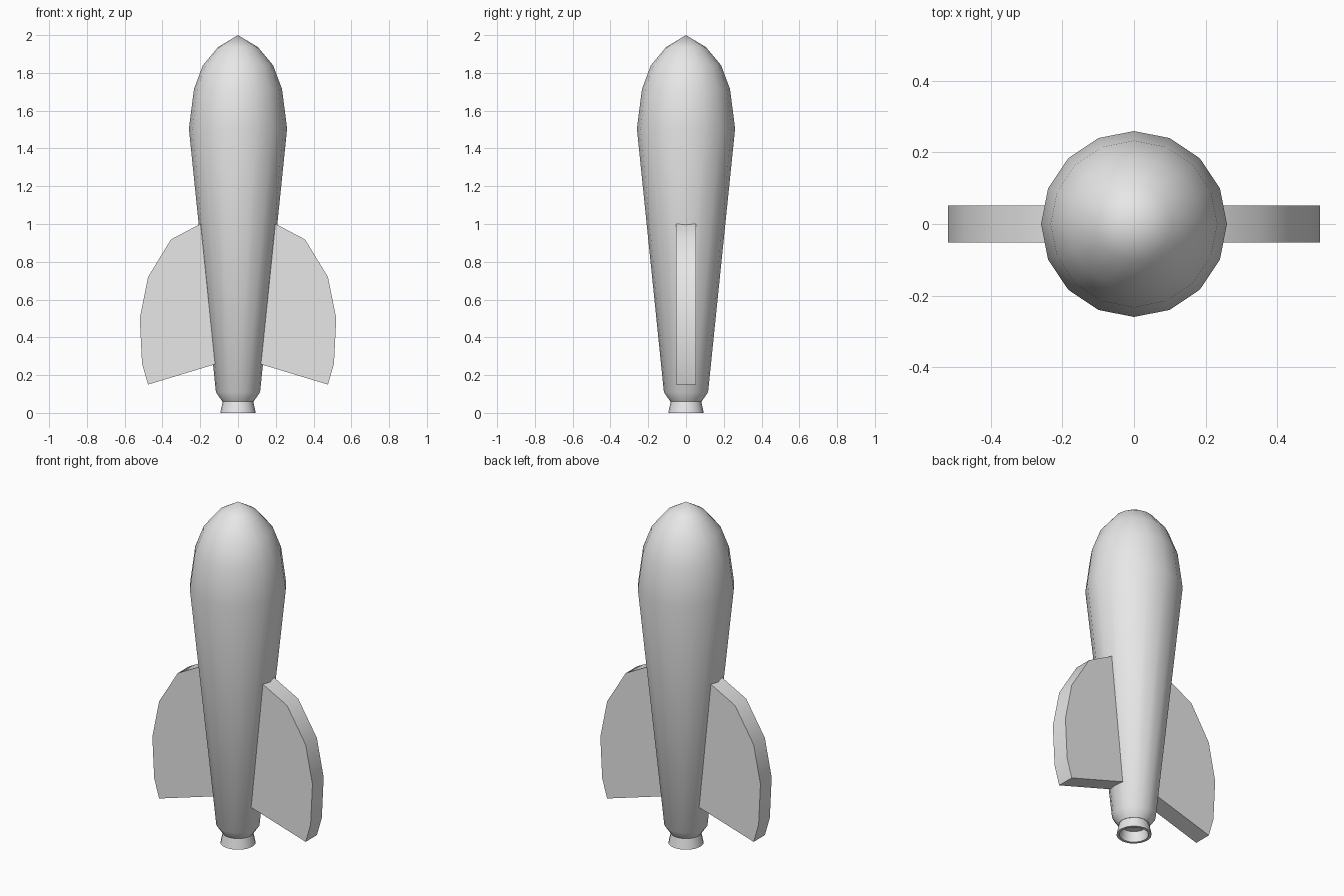
import bpy, bmesh, math

if "Cube" in bpy.data.objects:
    bpy.data.objects.remove(bpy.data.objects["Cube"], do_unlink=True)

grey = bpy.data.materials.new("plain_grey")
grey.use_nodes = True
grey.diffuse_color = (0.8, 0.8, 0.8, 1)
grey.node_tree.nodes["Principled BSDF"].inputs["Base Color"].default_value = (0.8, 0.8, 0.8, 1)

SIDES = 16


def finish(name, bm, angle):
    """Turn a bmesh into a smooth-shaded, coloured object."""
    bmesh.ops.recalc_face_normals(bm, faces=bm.faces)
    mesh = bpy.data.meshes.new(name)
    bm.to_mesh(mesh)
    bm.free()
    mesh.materials.append(grey)
    obj = bpy.data.objects.new(name, mesh)
    bpy.context.collection.objects.link(obj)
    bpy.ops.object.select_all(action="DESELECT")
    obj.select_set(True)
    bpy.context.view_layer.objects.active = obj
    bpy.ops.object.shade_smooth_by_angle(angle=math.radians(angle))
    return obj


def lathe(name, profile):
    """Revolve (radius, height) points around the z axis."""
    bm = bmesh.new()
    verts = [bm.verts.new((r, 0, z)) for r, z in profile]
    edges = [bm.edges.new(pair) for pair in zip(verts, verts[1:])]
    bmesh.ops.spin(bm, geom=verts + edges, cent=(0, 0, 0), axis=(0, 0, 1),
                   angle=math.tau, steps=SIDES)
    bmesh.ops.remove_doubles(bm, verts=bm.verts, dist=0.0005)
    return finish(name, bm, 40)


def fin(name, side):
    """Thick plate with a curved outer edge, rooted inside the body."""
    outline = [(0.08, 0.27), (0.476, 0.15), (0.508, 0.26), (0.52, 0.5),
               (0.476, 0.72), (0.355, 0.918), (0.2, 1.0), (0.12, 1.04)]
    half = 0.052
    bm = bmesh.new()
    face = bm.faces.new([bm.verts.new((side * x, -half, z)) for x, z in outline])
    extruded = bmesh.ops.extrude_face_region(bm, geom=[face], use_keep_orig=True)
    moved = [g for g in extruded["geom"] if isinstance(g, bmesh.types.BMVert)]
    bmesh.ops.translate(bm, verts=moved, vec=(0, 2 * half, 0))
    return finish(name, bm, 35)


# Tapered body with rounded nose
lathe("body", [(0, 0.06), (0.083, 0.06), (0.117, 0.11), (0.26, 1.505),
               (0.233, 1.715), (0.186, 1.84), (0.106, 1.936), (0, 2.0)])

# Flared hollow nozzle
lathe("nozzle", [(0.08, 0.065), (0.094, 0), (0.078, 0), (0.068, 0.058), (0, 0.058)])

# Pair of side fins
for label, side in (("left_fin", 1), ("right_fin", -1)):
    fin(label, side)
